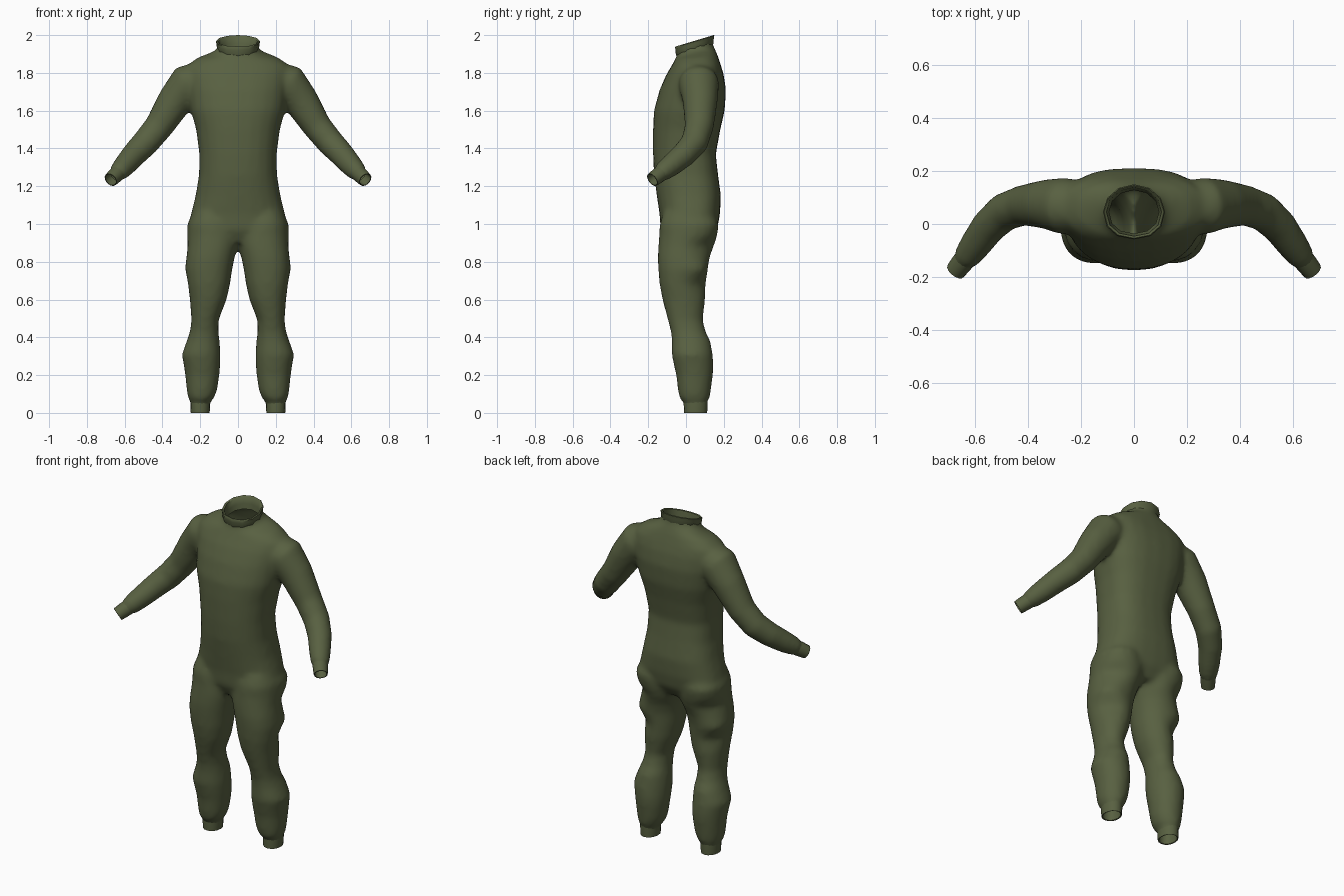
import bpy, bmesh, math
from mathutils import Vector

if "Cube" in bpy.data.objects:
    bpy.data.objects.remove(bpy.data.objects["Cube"])

cloth = bpy.data.materials.new("olive cloth")
cloth.diffuse_color = (0.098, 0.118, 0.053, 1)
cloth.use_nodes = True
cloth.node_tree.nodes["Principled BSDF"].inputs["Base Color"].default_value = cloth.diffuse_color
N = 24


def power(v, e):
    return math.copysign(abs(v) ** e, v)


def flat_ring(z, x0, x1, yf, yb, back=1.0, tilt=0.0, n=N):
    """Oval section at height z, between x0..x1 and yf..yb."""
    cx, hw, cy, hd = (x0 + x1) / 2, (x1 - x0) / 2, (yf + yb) / 2, (yb - yf) / 2
    pts = []
    for i in range(n):
        a = 2 * math.pi * i / n
        e = back if math.sin(a) > 0 else 0.9
        x, y = cx + hw * power(math.cos(a), e), cy + hd * power(math.sin(a), e)
        pts.append(Vector((x, y, z + tilt * (y - cy))))
    return pts


def path_rings(points, n=N):
    """Round sections (x, y, z, radius) square to a path."""
    rings = []
    for i, p in enumerate(points):
        a, b = points[max(i - 1, 0)], points[min(i + 1, len(points) - 1)]
        t = (Vector(b[:3]) - Vector(a[:3])).normalized()
        u = t.cross(Vector((0, 1, 0))).normalized()
        v = t.cross(u)
        rings.append([Vector(p[:3]) + p[3] * (u * math.cos(2 * math.pi * k / n)
                      + v * math.sin(2 * math.pi * k / n)) for k in range(n)])
    return rings


def loft(name, rings, caps=True, mirror=False):
    bm = bmesh.new()
    for s in ((1, -1) if mirror else (1,)):
        vs = [[bm.verts.new((p.x * s, p.y, p.z)) for p in r] for r in rings]
        n = len(rings[0])
        for a, b in zip(vs, vs[1:]):
            for i in range(n):
                j = (i + 1) % n
                bm.faces.new((a[i], a[j], b[j], b[i]))
        if caps:
            bm.faces.new(vs[0])
            bm.faces.new(vs[-1])
    bmesh.ops.recalc_face_normals(bm, faces=bm.faces)
    me = bpy.data.meshes.new(name)
    bm.to_mesh(me)
    bm.free()
    me.materials.append(cloth)
    ob = bpy.data.objects.new(name, me)
    bpy.context.collection.objects.link(ob)
    return ob


def smooth(ob, angle):
    bpy.ops.object.select_all(action='DESELECT')
    bpy.context.view_layer.objects.active = ob
    ob.select_set(True)
    bpy.ops.object.shade_smooth_by_angle(angle=math.radians(angle))


# Torso: height, half width, front, back
torso_rows = [(0.90, .15, -.10, .12), (0.97, .24, -.135, .165), (1.05, .25, -.14, .18),
              (1.15, .225, -.155, .185), (1.26, .207, -.17, .17), (1.37, .205, -.175, .158),
              (1.50, .222, -.175, .182), (1.60, .25, -.17, .205), (1.71, .265, -.14, .212),
              (1.79, .275, -.105, .20), (1.84, .27, -.075, .185)]
rings = [flat_ring(z, -w, w, f, b, .75) for z, w, f, b in torso_rows]
rings += [flat_ring(1.88, -.215, .215, -.06, .168, .85, .1),
          flat_ring(1.905, -.14, .14, -.052, .152, 1, .25),
          flat_ring(1.925, -.108, .108, -.047, .14, 1, .3),
          flat_ring(1.98, -.104, .104, -.047, .14, 1, .3)]
torso = loft("suit_body", rings)

# Legs: height, inner x, outer x, front, back
leg_rows = [(1.06, .03, .24, -.12, .15), (1.0, .005, .265, -.14, .17), (.94, -.01, .268, -.142, .165),
            (.88, .0, .27, -.147, .15), (.82, .018, .274, -.15, .125), (.76, .03, .277, -.147, .112),
            (.68, .042, .268, -.14, .107), (.60, .06, .255, -.125, .102), (.49, .103, .247, -.096, .09),
            (.43, .103, .255, -.08, .105), (.38, .097, .272, -.075, .13), (.31, .092, .298, -.076, .142),
            (.25, .094, .287, -.064, .146), (.20, .098, .28, -.052, .143), (.12, .11, .272, -.043, .133),
            (.075, .128, .264, -.035, .125), (.055, .15, .25, -.008, .11), (.0, .152, .248, -.005, .11)]
rings = []
for row in leg_rows:
    ring = flat_ring(*row)
    z = row[0]
    for i, p in enumerate(ring):  # soft folds on the back outer thigh
        side = max(0, math.cos(2 * math.pi * i / N - math.pi / 4)) ** 4
        if .65 < z < 1.05:
            d = .014 * side * math.cos(2 * math.pi * (z - .77) / .21)
            p += Vector((d, d, 0))
    rings.append(ring)
legs = loft("legs", rings, mirror=True)

# Sleeves
arm = [(.16, .06, 1.78, .09), (.265, .068, 1.742, .108), (.335, .075, 1.65, .093), (.42, .07, 1.515, .077),
       (.49, .045, 1.43, .073), (.55, -.01, 1.368, .067), (.60, -.08, 1.31, .06),
       (.632, -.125, 1.275, .052), (.642, -.137, 1.264, .04), (.675, -.18, 1.232, .036)]
sleeves = loft("sleeves", path_rings(arm), mirror=True)

# Fuse the body into one cloth skin
bpy.ops.object.select_all(action='DESELECT')
for ob in (torso, legs, sleeves):
    ob.select_set(True)
bpy.context.view_layer.objects.active = torso
bpy.ops.object.join()
m = torso.modifiers.new("fuse", 'REMESH')
m.mode, m.voxel_size = 'VOXEL', .014
s = torso.modifiers.new("soften", 'SMOOTH')
s.factor, s.iterations = .5, 10
for name in ("fuse", "soften"):
    bpy.ops.object.modifier_apply(modifier=name)

# Open the neck, wrists and ankles
bm = bmesh.new()
bm.from_mesh(torso.data)


def cut(co, normal, test):
    faces = [f for f in bm.faces if test(f.calc_center_median())]
    geom = set(faces)
    for f in faces:
        geom.update(f.verts)
        geom.update(f.edges)
    bmesh.ops.bisect_plane(bm, geom=list(geom), plane_co=co, plane_no=normal, clear_outer=True)


cut((0, .045, 1.94), (0, -.29, .96), lambda c: c.z > 1.8)
cut((0, 0, .04), (0, 0, -1), lambda c: c.z < .3)
for sx in (1, -1):
    cut((sx * .65, -.147, 1.256), (sx * .53, -.68, -.5), lambda c: c.x * sx > .5)
bm.to_mesh(torso.data)
bm.free()
torso.data.materials.clear()
torso.data.materials.append(cloth)
smooth(torso, 60)

# Collar band with a folded rim
collar = [(1.918, .104, 0), (1.928, .112, .004), (1.95, .113, .005), (1.966, .117, .008),
          (1.97, .113, .004), (1.966, .104, -.004), (1.93, .098, -.01), (1.90, .094, -.014)]
smooth(loft("collar", [flat_ring(z, -w, w, -.05 - d, .142 + d, 1, .3, 12)
                       for z, w, d in collar], caps=False), 50)

# Ankle cuffs, turned in at the hem
ankle = [(.075, .0), (.04, .0), (.0, -.002), (.002, -.008), (.06, -.009)]
smooth(loft("ankle_cuffs", [flat_ring(z, .148 - d, .252 + d, -.012 - d, .114 + d, 1, 0, 16)
                            for z, d in ankle], caps=False, mirror=True), 50)

# Wrist cuffs, turned in at the hem
start, end = Vector((.634, -.127, 1.272)), Vector((.674, -.178, 1.234))
wrist = [(0, .042), (.5, .041), (1, .038), (1.001, .033), (.3, .033)]
rings = []
ax = (end - start).normalized()
u = ax.cross(Vector((0, 1, 0))).normalized()
v = ax.cross(u)
for t, r in wrist:
    c = start.lerp(end, t)
    rings.append([c + r * (u * math.cos(k * math.pi / 7) + v * math.sin(k * math.pi / 7)) for k in range(14)])
smooth(loft("wrist_cuffs", rings, caps=False, mirror=True), 50)
